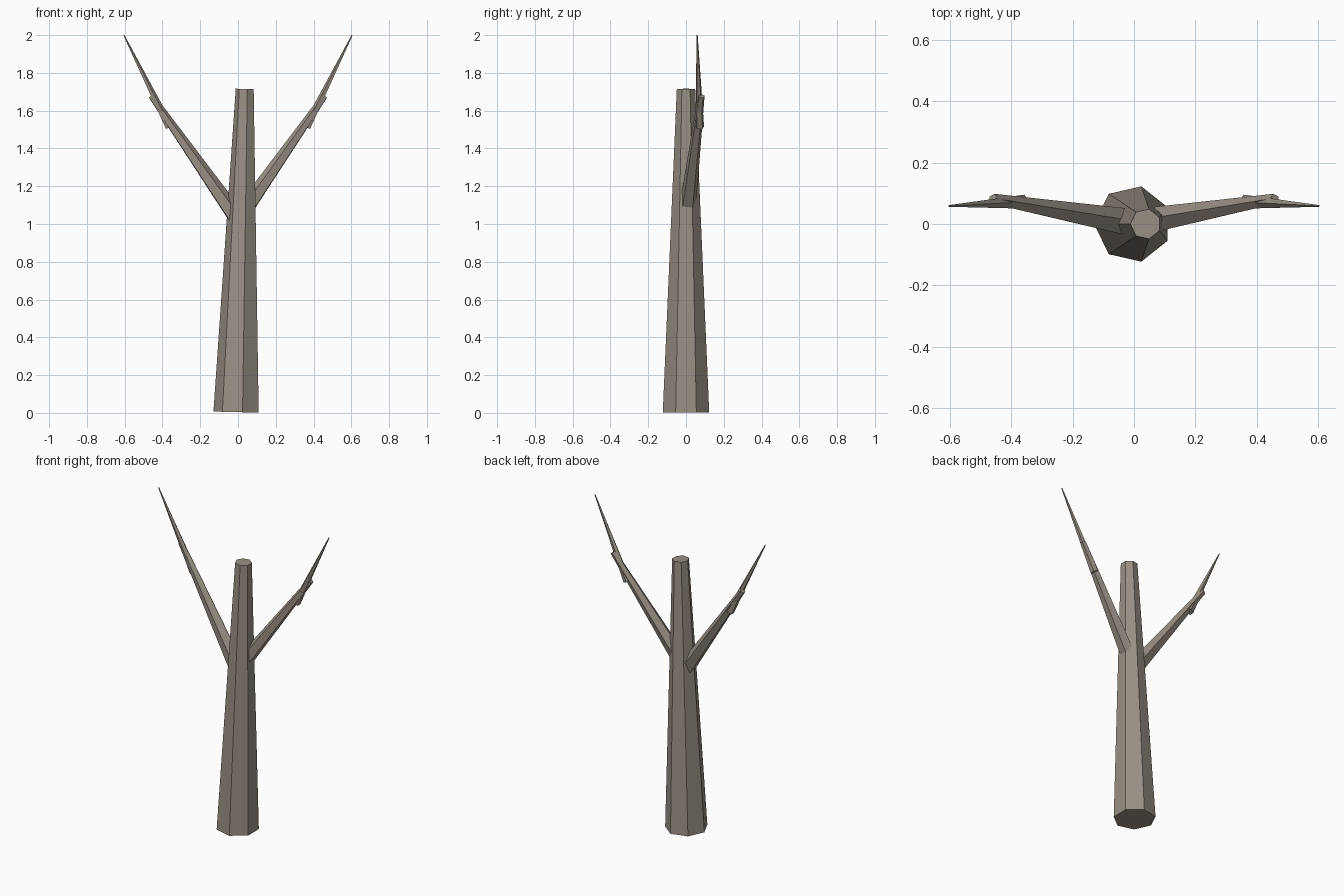
import bpy, bmesh, math
from mathutils import Vector

if "Cube" in bpy.data.objects:
    bpy.data.objects.remove(bpy.data.objects["Cube"])

bark = bpy.data.materials.new("bark")
bark.diffuse_color = (0.32, 0.28, 0.235, 1)
bark.use_nodes = True
bark.node_tree.nodes["Principled BSDF"].inputs["Base Color"].default_value = bark.diffuse_color


def limb(name, start, end, r0, r1, sides, side=1):
    """Tapered flat-sided limb, mirrored in x when side is -1."""
    p0, p1 = (Vector((p[0] * side, p[1], p[2])) for p in (start, end))
    d = (p1 - p0).normalized()
    u = Vector((side, 0, 0))
    u = (u - d * d.dot(u)).normalized()
    v = d.cross(u)
    bm = bmesh.new()
    rings = []
    for p, r in ((p0, r0), (p1, r1)):
        ring = []
        for i in range(sides):
            a = math.pi + math.tau * i / sides
            ring.append(bm.verts.new(p + r * (u * math.cos(a) + v * math.sin(a))))
        bm.faces.new(ring)
        rings.append(ring)
    for i in range(sides):
        j = (i + 1) % sides
        bm.faces.new((rings[0][i], rings[0][j], rings[1][j], rings[1][i]))
    bmesh.ops.recalc_face_normals(bm, faces=bm.faces)
    me = bpy.data.meshes.new(name)
    bm.to_mesh(me)
    bm.free()
    me.materials.append(bark)
    ob = bpy.data.objects.new(name, me)
    bpy.context.collection.objects.link(ob)
    return ob


# Leaning seven-sided trunk
limb("trunk", (-0.004, 0, 0.004), (0.038, 0, 1.715), 0.126, 0.05, 7)

# Mirrored forked branches with pointed twigs
for label, s in (("right", 1), ("left", -1)):
    limb(label + "_branch", (0.0, 0.0, 1.02), (0.459, 0.081, 1.677), 0.049, 0.018, 5, s)
    limb(label + "_twig", (0.364, 0.073, 1.512), (0.604, 0.059, 1.999), 0.024, 0.003, 5, s)
